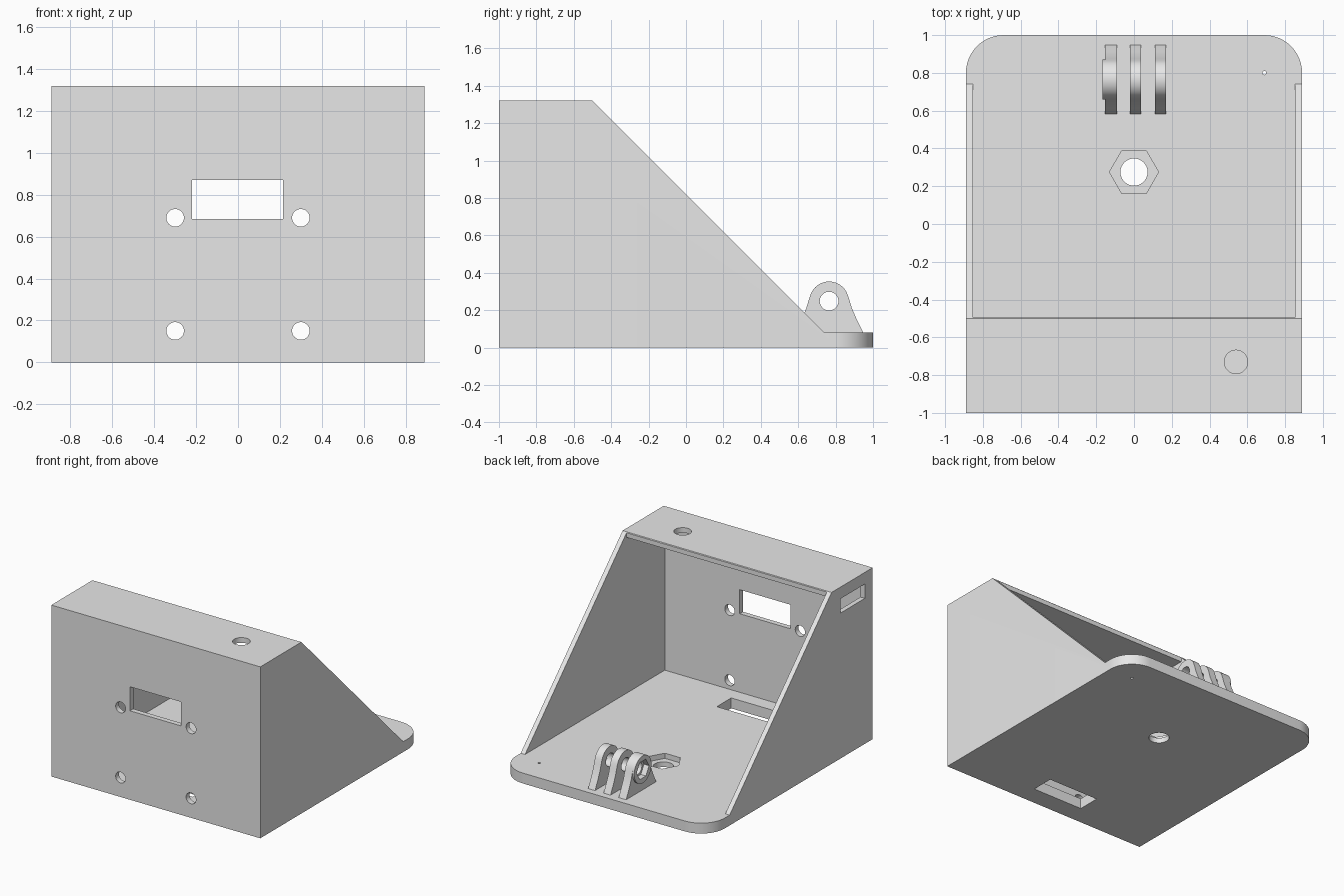
import bpy, bmesh, math

cube = bpy.data.objects.get("Cube")
if cube:
    bpy.data.objects.remove(cube, do_unlink=True)

grey = bpy.data.materials.new("light_grey_plastic")
grey.use_nodes = True
colour = (0.8, 0.8, 0.8, 1)
grey.diffuse_color = colour
grey.node_tree.nodes["Principled BSDF"].inputs["Base Color"].default_value = colour

# Maps profile coordinates and extrusion depth to space
PLACE = {
    "x": lambda a, b, d: (d, a, b),
    "y": lambda a, b, d: (a, d, b),
    "z": lambda a, b, d: (a, b, d),
}


def prism(name, points, axis, low, high, round_back=0):
    """Extrude a 2D profile along an axis."""
    bm = bmesh.new()
    place = PLACE[axis]
    rings = [[bm.verts.new(place(a, b, d)) for a, b in points] for d in (low, high)]
    bm.faces.new(rings[0])
    bm.faces.new(rings[1])
    n = len(points)
    for i in range(n):
        j = (i + 1) % n
        bm.faces.new((rings[0][i], rings[0][j], rings[1][j], rings[1][i]))
    bmesh.ops.recalc_face_normals(bm, faces=bm.faces)
    if round_back:
        corners = [e for e in bm.edges
                   if all(v.co.y > 0.99 for v in e.verts)
                   and abs(e.verts[0].co.x - e.verts[1].co.x) < 0.01]
        bmesh.ops.bevel(bm, geom=corners, offset=round_back, segments=12,
                        profile=0.5, affect="EDGES")
    mesh = bpy.data.meshes.new(name)
    bm.to_mesh(mesh)
    bm.free()
    mesh.materials.append(grey)
    obj = bpy.data.objects.new(name, mesh)
    bpy.context.collection.objects.link(obj)
    return obj


def rect(a0, a1, b0, b1):
    return [(a0, b0), (a1, b0), (a1, b1), (a0, b1)]


def ring(a, b, radius, sides=40):
    return [(a + radius * math.cos(math.tau * i / sides),
             b + radius * math.sin(math.tau * i / sides)) for i in range(sides)]


def activate(obj):
    bpy.ops.object.select_all(action="DESELECT")
    obj.select_set(True)
    bpy.context.view_layer.objects.active = obj


def cut(obj, points, axis, low, high):
    """Subtract a prism from an object."""
    cutter = prism("cutter", points, axis, low, high)
    cutter.hide_render = True
    mod = obj.modifiers.new("cut", "BOOLEAN")
    mod.operation = "DIFFERENCE"
    mod.solver = "EXACT"
    mod.object = cutter
    activate(obj)
    bpy.ops.object.modifier_apply(modifier=mod.name)
    bpy.data.objects.remove(cutter, do_unlink=True)


def smooth(obj):
    activate(obj)
    bpy.ops.object.shade_smooth_by_angle(angle=math.radians(25))


# Housing: sloped side profile with a rounded base plate at the back
W, FLOOR, TOP = 0.89, 0.08, 1.32
housing = prism("housing", [(-1, 0), (-1, TOP), (-0.5, TOP), (0.74, FLOOR),
                            (1, FLOOR), (1, 0)], "x", -W, W, round_back=0.2)

# Hollow interior, open to the back
cut(housing, [(-0.96, FLOOR), (-0.96, 1.28), (-0.495, 1.28), (-0.495, 2),
              (2, 2), (2, FLOOR)], "x", -0.853, 0.853)

# Front window and four screw holes
cut(housing, rect(-0.22, 0.215, 0.685, 0.87), "y", -1.1, -0.9)
for x in (-0.3, 0.3):
    for z in (0.15, 0.69):
        cut(housing, ring(x, z, 0.042), "y", -1.1, -0.9)

# Roof hole, side slot and floor slot
cut(housing, ring(0.54, -0.73, 0.062), "z", 1.2, 1.4)
cut(housing, rect(-0.905, -0.607, 1.12, 1.23), "x", -1, -0.8)
cut(housing, rect(-0.22, 0.21, -0.85, -0.675), "z", -0.1, 0.2)

# Nut recess, bolt hole and pin hole in the floor
cut(housing, ring(0, 0.275, 0.13, 6), "z", 0.04, 0.2)
cut(housing, ring(0, 0.275, 0.072), "z", -0.1, 0.2)
cut(housing, ring(0.69, 0.8, 0.01, 12), "z", -0.1, 0.2)
smooth(housing)

# Hinge lugs: round top flaring down to the floor
CY, CZ, R = 0.765, 0.248, 0.105
half = [(0.187, 0.07), (0.183, FLOOR), (0.148, 0.15), (0.122, 0.21), (0.11, 0.25)]
arc = [(R * math.cos(t), CZ + R * math.sin(t))
       for t in (math.radians(20 + 140 * i / 16) for i in range(17))]
profile = half + arc + [(-a, b) for a, b in reversed(half)]
profile = [(CY + a, b) for a, b in profile]
lugs = (("right_lug", -0.154, -0.09), ("middle_lug", -0.021, 0.038),
        ("left_lug", 0.111, 0.17))
for name, low, high in lugs:
    lug = prism(name, profile, "x", low, high)
    cut(lug, ring(CY, CZ, 0.05), "x", -1, 1)
    if name == "right_lug":
        cut(lug, ring(CY, CZ, 0.075, 6), "x", -0.2, -0.125)
    smooth(lug)

# Collar around the nut pocket on the outer lug
collar = prism("nut_collar", ring(CY, CZ, R), "x", -0.168, -0.154)
cut(collar, ring(CY, CZ, 0.075, 6), "x", -0.2, -0.1)
smooth(collar)
